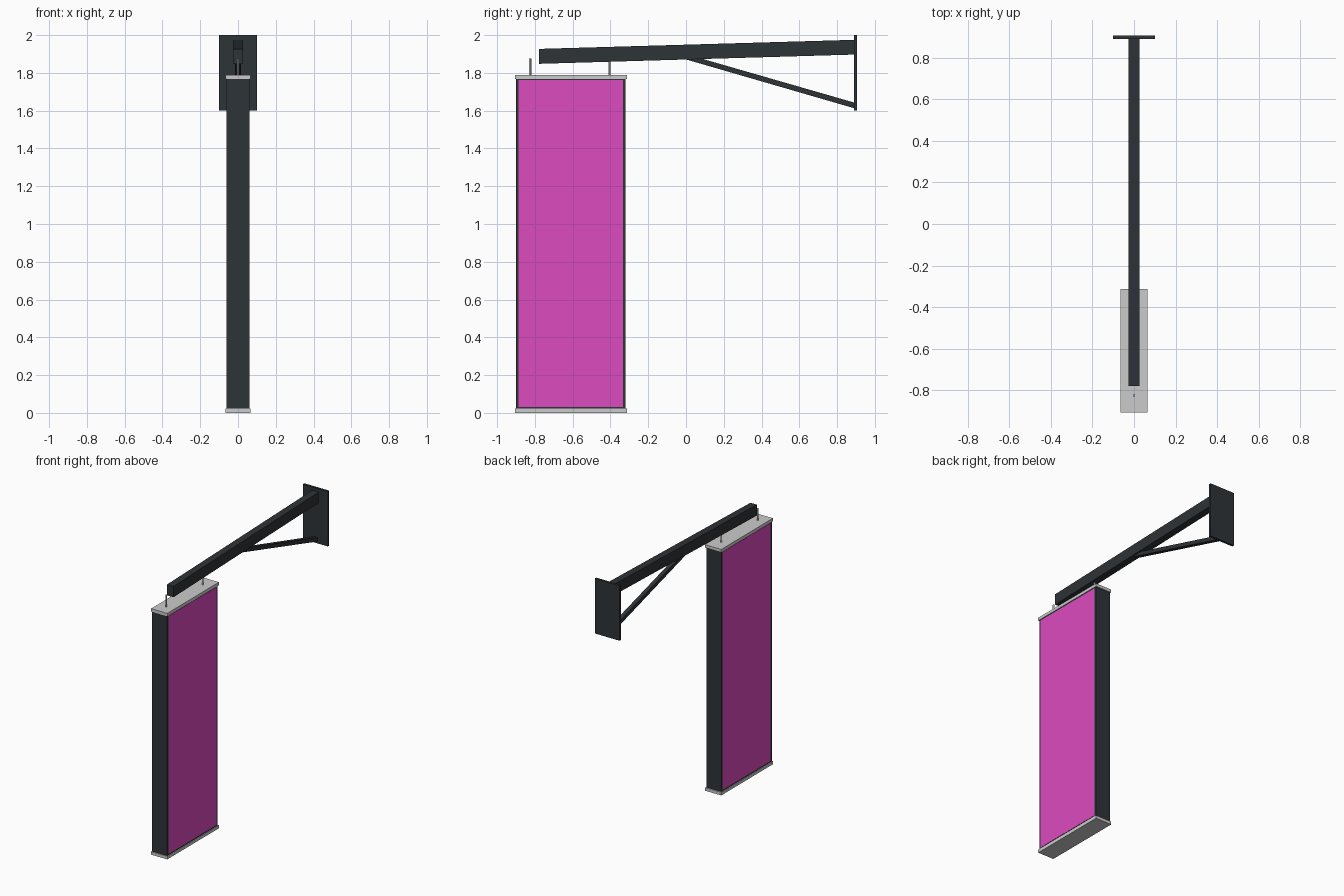
import bpy, bmesh
from mathutils import Vector

if "Cube" in bpy.data.objects:
    bpy.data.objects.remove(bpy.data.objects["Cube"])


def material(name, rgb):
    m = bpy.data.materials.new(name)
    m.diffuse_color = (*rgb, 1)
    m.use_nodes = True
    m.node_tree.nodes["Principled BSDF"].inputs["Base Color"].default_value = m.diffuse_color
    return m


dark = material("dark_metal", (0.027, 0.033, 0.038))
pink = material("pink_fabric", (0.72, 0.07, 0.52))


def finish(name, bm, mat=None):
    bmesh.ops.recalc_face_normals(bm, faces=bm.faces)
    me = bpy.data.meshes.new(name)
    bm.to_mesh(me)
    bm.free()
    ob = bpy.data.objects.new(name, me)
    bpy.context.collection.objects.link(ob)
    if mat:
        me.materials.append(mat)
    return ob


def prism(name, half_width, profile, mat=None, x=0):
    """Side profile in (y, z), extruded along x."""
    bm = bmesh.new()
    face = bm.faces.new([bm.verts.new((x - half_width, y, z)) for y, z in profile])
    ext = bmesh.ops.extrude_face_region(bm, geom=[face])
    verts = [v for v in ext["geom"] if isinstance(v, bmesh.types.BMVert)]
    bmesh.ops.translate(bm, verts=verts, vec=(2 * half_width, 0, 0))
    return finish(name, bm, mat)


def box(name, half_width, y0, y1, z0, z1, mat=None, x=0):
    return prism(name, half_width, [(y0, z0), (y1, z0), (y1, z1), (y0, z1)], mat, x)


# Wall bracket: plate, tapering-up arm and diagonal brace
box("wall_plate", 0.1, 0.89, 0.906, 1.6, 2.0, dark)
prism("arm", 0.026, [(-0.778, 1.848), (0.89, 1.897), (0.89, 1.975), (-0.778, 1.927)], dark)
prism("brace", 0.015, [(-0.02, 1.877), (0.89, 1.613), (0.89, 1.643), (0.06, 1.882)], dark)

# Sign body with end caps
box("sign_body", 0.06, -0.9, -0.32, 0.02, 1.772, dark)
for name, z in (("bottom_cap", 0), ("top_cap", 1.768)):
    box(name, 0.065, -0.906, -0.312, z, z + 0.022)

# Coloured panels on both sides
for side, name in ((1, "right_panel"), (-1, "left_panel")):
    box(name, 0.001, -0.886, -0.334, 0.032, 1.762, pink, x=side * 0.0605)

# Hanging rods
for name, y in (("front_rod", -0.825), ("rear_rod", -0.405)):
    bm = bmesh.new()
    bmesh.ops.create_cone(bm, cap_ends=True, segments=12, radius1=0.006, radius2=0.006, depth=0.09)
    bmesh.ops.translate(bm, verts=bm.verts, vec=Vector((0, y, 1.83)))
    rod = finish(name, bm)
    bpy.context.view_layer.objects.active = rod
    rod.select_set(True)
    bpy.ops.object.shade_smooth_by_angle()
    rod.select_set(False)
